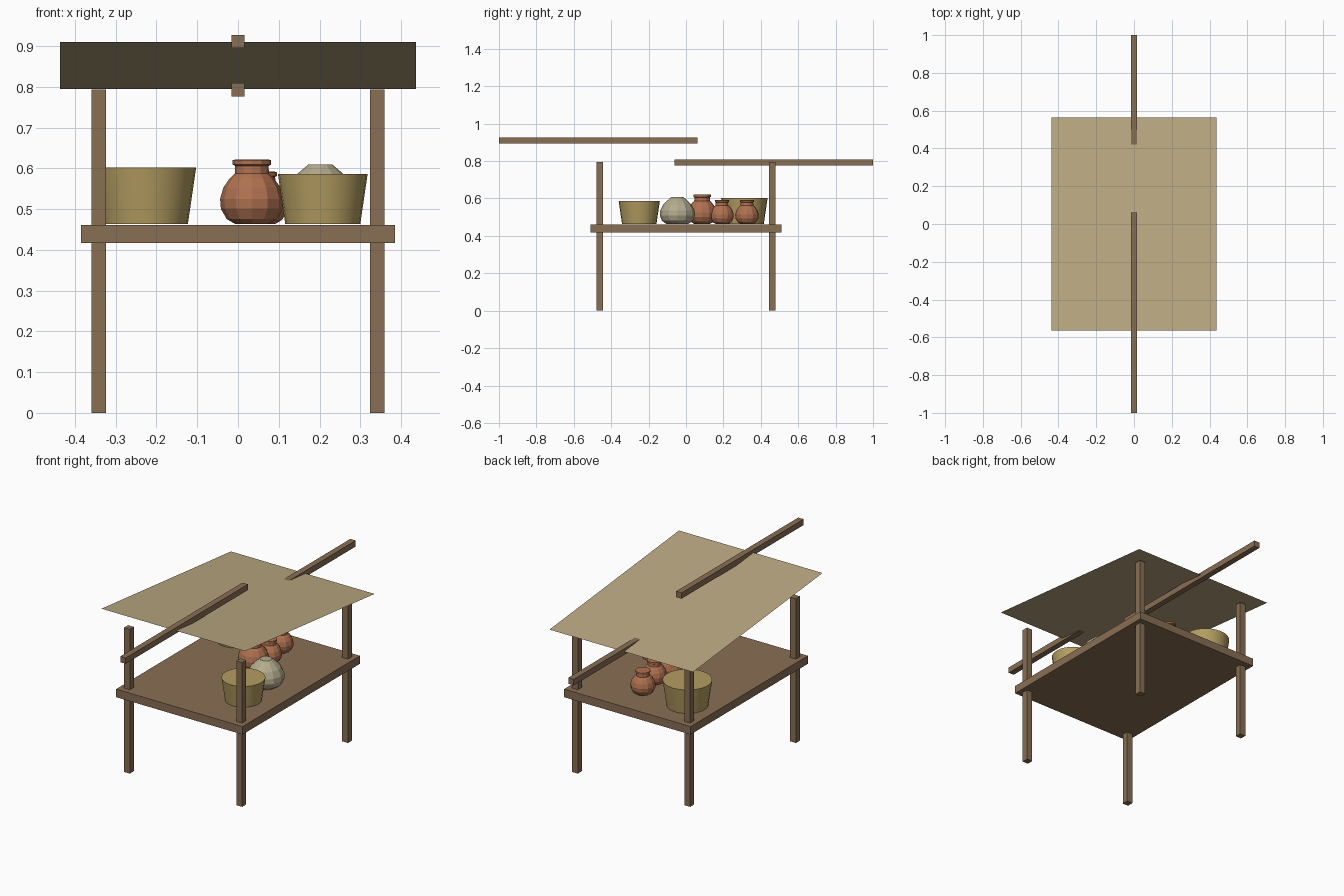
import bpy, bmesh, math

cube = bpy.data.objects.get("Cube")
if cube:
    bpy.data.objects.remove(cube, do_unlink=True)


def material(name, rgb):
    m = bpy.data.materials.new(name)
    m.use_nodes = True
    m.diffuse_color = (*rgb, 1)
    bsdf = m.node_tree.nodes["Principled BSDF"]
    bsdf.inputs["Base Color"].default_value = (*rgb, 1)
    bsdf.inputs["Roughness"].default_value = 0.9
    return m


wood = material("wood", (0.25, 0.158, 0.088))
cloth = material("canvas cloth", (0.50, 0.40, 0.225))
straw = material("straw", (0.46, 0.34, 0.12))
clay = material("fired clay", (0.43, 0.165, 0.08))
stone = material("pale stoneware", (0.46, 0.41, 0.27))


def finish(name, bm, mat):
    mesh = bpy.data.meshes.new(name)
    bm.to_mesh(mesh)
    bm.free()
    mesh.materials.append(mat)
    ob = bpy.data.objects.new(name, mesh)
    bpy.context.collection.objects.link(ob)
    return ob


def box(name, center, size, mat):
    bm = bmesh.new()
    bmesh.ops.create_cube(bm, size=1)
    bmesh.ops.scale(bm, vec=size, verts=bm.verts)
    bmesh.ops.translate(bm, vec=center, verts=bm.verts)
    return finish(name, bm, mat)


def turned(name, profile, place, mat, sides=12, scale=1.0):
    """Closed solid of revolution from (radius, height) points."""
    bm = bmesh.new()
    rings = []
    for r, h in profile:
        rings.append([bm.verts.new((place[0] + scale * r * math.cos(a),
                                    place[1] + scale * r * math.sin(a),
                                    place[2] + scale * h))
                      for a in (math.tau * i / sides for i in range(sides))])
    for low, high in zip(rings, rings[1:]):
        for i in range(sides):
            j = (i + 1) % sides
            bm.faces.new((low[i], low[j], high[j], high[i]))
    bm.faces.new(rings[0][::-1])
    bm.faces.new(rings[-1])
    return finish(name, bm, mat)


# Table top and four corner posts
box("table_top", (0, 0, 0.439), (0.77, 1.02, 0.044), wood)
for side, x in (("left", 0.342), ("right", -0.342)):
    for end, y in (("front", -0.46), ("back", 0.46)):
        box(f"{end}_{side}_post", (x, y, 0.397), (0.035, 0.035, 0.794), wood)

# Long roof poles, the front one higher
box("front_roof_pole", (0, -0.469, 0.911), (0.033, 1.062, 0.032), wood)
box("back_roof_pole", (0, 0.469, 0.793), (0.033, 1.062, 0.033), wood)

# Sloping cloth canopy, a single sheet
bm = bmesh.new()
bm.faces.new([bm.verts.new((x, y, 0.91 if y < 0 else 0.795))
              for x, y in ((-0.437, -0.563), (0.437, -0.563),
                           (0.437, 0.563), (-0.437, 0.563))])
finish("canopy", bm, cloth)

# Tapered baskets
SHELF = 0.463
basket = [(0.092, 0), (0.11, 0.123)]
for name, x, y, s in (("front_basket", 0.208, -0.25, 1.0),
                      ("back_basket", -0.227, 0.312, 1.13)):
    ob = turned(name, basket, (x, y, SHELF), straw, 24, s)
    bpy.ops.object.select_all(action='DESELECT')
    ob.select_set(True)
    bpy.context.view_layer.objects.active = ob
    bpy.ops.object.shade_smooth_by_angle(angle=math.radians(35))

# Clay pots with a neck and rim
pot = [(0.04, 0), (0.062, 0.013), (0.076, 0.038), (0.078, 0.062),
       (0.07, 0.09), (0.054, 0.113), (0.042, 0.124), (0.041, 0.143),
       (0.047, 0.146), (0.047, 0.157), (0.04, 0.159)]
for name, x, y, s in (("large_pot", 0.034, 0.086, 1.0),
                      ("middle_pot", 0.058, 0.192, 0.81),
                      ("small_pot", 0.034, 0.326, 0.81)):
    turned(name, pot, (x, y, SHELF), clay, 12, s)

# Squat covered jar
jar = [(0.058, 0), (0.083, 0.018), (0.094, 0.045), (0.092, 0.072),
       (0.076, 0.104), (0.056, 0.124), (0.03, 0.146)]
turned("squat_jar", jar, (0.202, -0.046, SHELF), stone)
